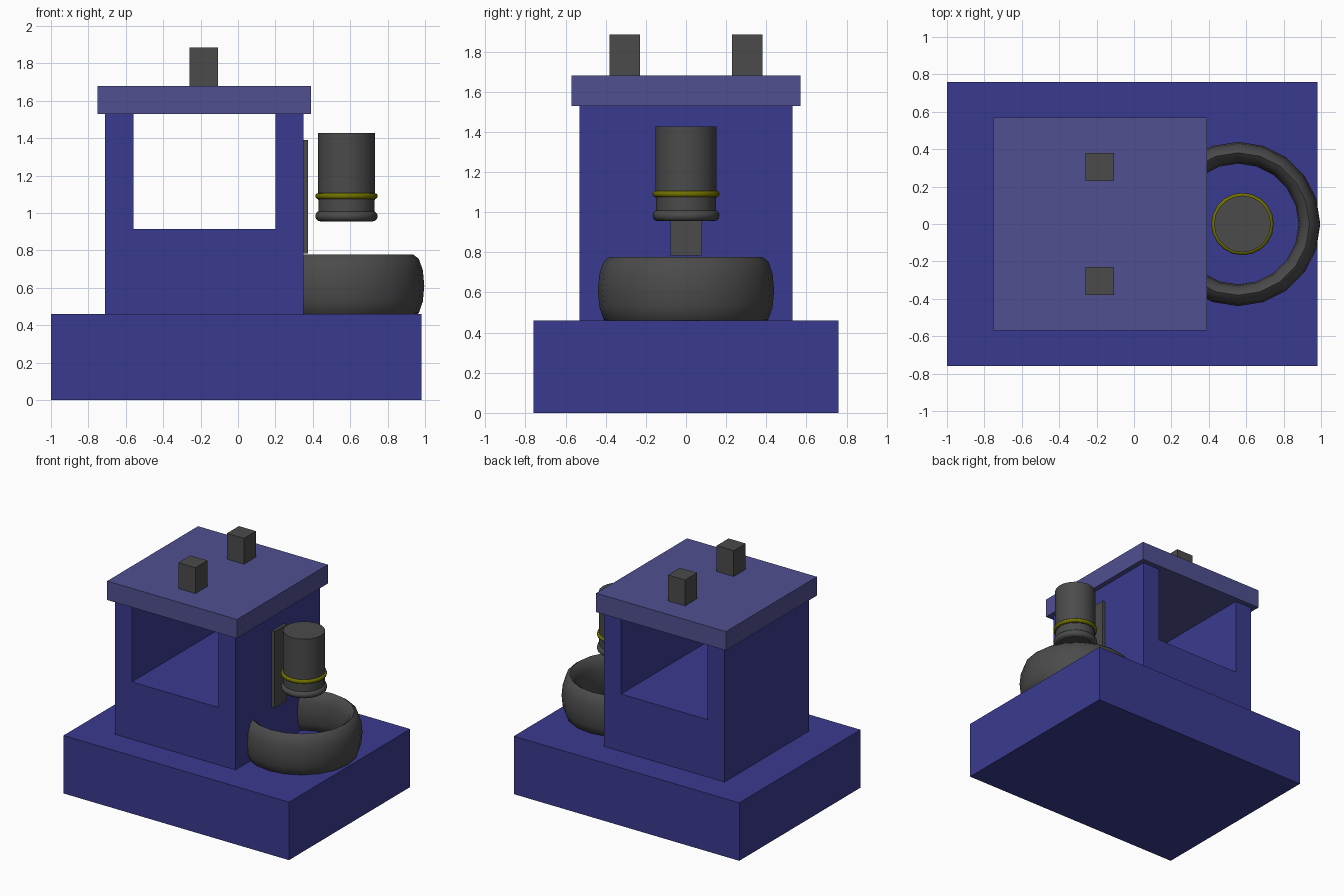
import bpy, bmesh, math

if "Cube" in bpy.data.objects:
    bpy.data.objects.remove(bpy.data.objects["Cube"])


def material(name, rgb):
    m = bpy.data.materials.new(name)
    m.diffuse_color = (*rgb, 1)
    m.use_nodes = True
    m.node_tree.nodes["Principled BSDF"].inputs["Base Color"].default_value = m.diffuse_color
    return m


BLUE = material("blue", (0.042, 0.042, 0.28))
PALE = material("pale_blue", (0.08, 0.08, 0.28))
DARK = material("dark_grey", (0.07, 0.07, 0.07))
GOLD = material("dull_yellow", (0.16, 0.16, 0.0))


def finish(name, mat, smooth=False):
    ob = bpy.context.object
    ob.name = name
    ob.data.materials.append(mat)
    bpy.ops.object.transform_apply(location=False, rotation=False, scale=True)
    if smooth:
        bpy.ops.object.shade_smooth_by_angle(angle=math.radians(50))
    return ob


def box(name, x, y, z, mat):
    lims = (x, y, z)
    bpy.ops.mesh.primitive_cube_add(size=1, location=[(a + b) / 2 for a, b in lims])
    bpy.context.object.scale = [b - a for a, b in lims]
    return finish(name, mat)


def cylinder(name, x, r, z0, z1, mat):
    bpy.ops.mesh.primitive_cylinder_add(vertices=20, radius=r, depth=z1 - z0,
                                        location=(x, 0, (z0 + z1) / 2))
    return finish(name, mat, True)


def ring(name, x, z, major, minor, mat, stretch=1, sides=12):
    bpy.ops.mesh.primitive_torus_add(major_segments=20, minor_segments=sides,
                                     major_radius=major, minor_radius=minor,
                                     location=(x, 0, z))
    bpy.context.object.scale.z = stretch
    return finish(name, mat, True)


# Base block
box("base", (-1.0, 0.98), (-0.76, 0.76), (0, 0.46), BLUE)

# Body: U-shaped profile run from front to back, leaving the open window
profile = [(-0.71, 0.46), (0.35, 0.46), (0.35, 1.53), (0.20, 1.53),
           (0.20, 0.915), (-0.56, 0.915), (-0.56, 1.53), (-0.71, 1.53)]
bm = bmesh.new()
face = bm.faces.new([bm.verts.new((x, -0.53, z)) for x, z in profile])
out = bmesh.ops.extrude_face_region(bm, geom=[face])
bmesh.ops.translate(bm, vec=(0, 1.06, 0),
                    verts=[v for v in out["geom"] if isinstance(v, bmesh.types.BMVert)])
bmesh.ops.recalc_face_normals(bm, faces=bm.faces)
mesh = bpy.data.meshes.new("body")
bm.to_mesh(mesh)
bm.free()
mesh.materials.append(BLUE)
bpy.context.collection.objects.link(bpy.data.objects.new("body", mesh))

# Roof slab and its two posts
box("roof", (-0.75, 0.39), (-0.57, 0.57), (1.53, 1.68), PALE)
for side, y in (("front", -0.305), ("back", 0.305)):
    box(side + "_roof_post", (-0.258, -0.108), (y - 0.075, y + 0.075), (1.68, 1.885), DARK)

# Mounting plate on the right wall
box("wall_plate", (0.34, 0.374), (-0.077, 0.077), (0.783, 1.39), DARK)

# Hanging canister
cylinder("canister", 0.58, 0.152, 1.07, 1.427, DARK)
cylinder("canister_neck", 0.58, 0.149, 0.965, 1.07, DARK)
ring("canister_band", 0.58, 1.09, 0.151, 0.016, GOLD)
ring("canister_foot", 0.58, 0.983, 0.139, 0.028, DARK)

# Round basin wall, partly sunk into body and base
ring("basin_wall", 0.557, 0.61, 0.381, 0.058, DARK, stretch=2.88)
